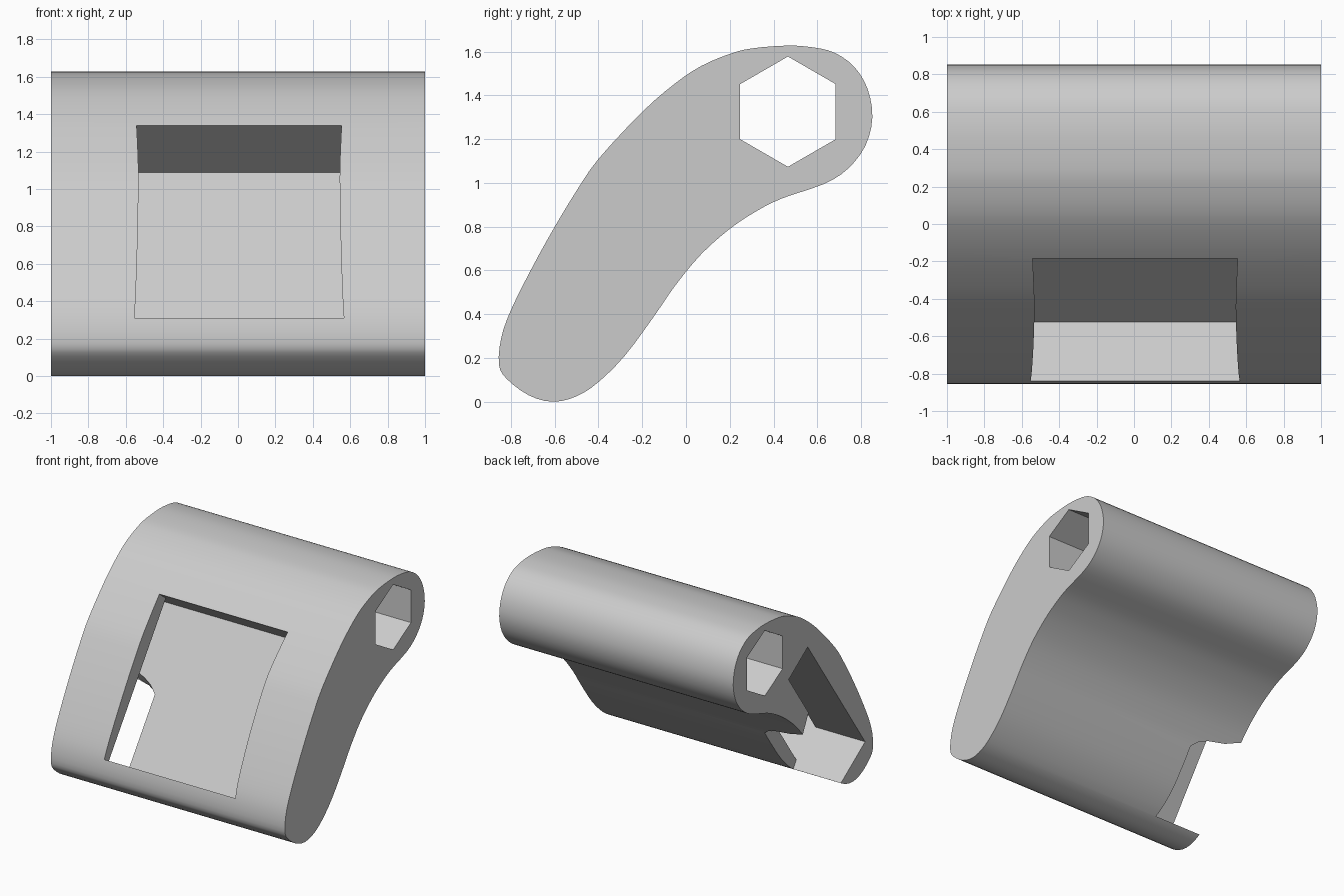
import bpy, bmesh, math
from mathutils import Vector

cube = bpy.data.objects.get("Cube")
if cube:
    bpy.data.objects.remove(cube, do_unlink=True)

grey = bpy.data.materials.new("light_grey")
grey.use_nodes = True
colour = (0.6, 0.6, 0.6, 1)
grey.diffuse_color = colour
grey.node_tree.nodes["Principled BSDF"].inputs["Base Color"].default_value = colour


def loft(name, start, end):
    """Solid between two matching rings of 3D points."""
    bm = bmesh.new()
    a = [bm.verts.new(p) for p in start]
    b = [bm.verts.new(p) for p in end]
    bm.faces.new(a)
    bm.faces.new(b[::-1])
    for i in range(len(a)):
        j = (i + 1) % len(a)
        bm.faces.new((a[i], b[i], b[j], a[j]))
    bmesh.ops.recalc_face_normals(bm, faces=bm.faces)
    mesh = bpy.data.meshes.new(name)
    bm.to_mesh(mesh)
    bm.free()
    mesh.materials.append(grey)
    obj = bpy.data.objects.new(name, mesh)
    bpy.context.collection.objects.link(obj)
    return obj


def extrude_x(name, ring, x0, x1):
    return loft(name, [(x0, y, z) for y, z in ring], [(x1, y, z) for y, z in ring])


def smooth_ring(points, steps=3):
    """Closed Catmull-Rom curve through the points."""
    pts = [Vector(p) for p in points]
    n, out = len(pts), []
    for i in range(n):
        p, q, r, s = (pts[(i + k) % n] for k in (-1, 0, 1, 2))
        for k in range(steps):
            t = k / steps
            out.append(0.5 * (2 * q + (r - p) * t + (2 * p - 5 * q + 4 * r - s) * t ** 2
                              + (3 * q - p - 3 * r + s) * t ** 3))
    return out


# Body: curved side profile extruded across the width
profile = [(-.61, 0), (-.5, .025), (-.4, .09), (-.28, .21), (-.15, .385), (-.05, .53),
           (.07, .675), (.2, .79), (.32, .87), (.44, .93), (.63, .995), (.74, 1.065),
           (.82, 1.17), (.852, 1.3), (.83, 1.43), (.77, 1.53), (.68, 1.595), (.58, 1.62),
           (.46, 1.628), (.3, 1.615), (.2, 1.59), (.07, 1.535), (-.05, 1.455),
           (-.2, 1.325), (-.4, 1.11), (-.5, .965), (-.6, .8), (-.7, .62), (-.8, .42),
           (-.845, .29), (-.855, .17), (-.82, .105), (-.72, .03)]
body = extrude_x("curved_body", smooth_ring(profile), -1, 1)

# Tilted frame of the pocket: u runs up its back wall, n out to the front
LENGTH = 1.22


def tilted(x, u, n):
    return (x, -.525 + .574 * u - .819 * n, .088 + .819 * u + .574 * n)


def window_ring(n):
    w = .645 - .22 * n
    return [tilted(.006 + x, u, n) for x, u in ((-w, 0), (w, 0), (w, LENGTH), (-w, LENGTH))]


def side_ring(x):
    return [tilted(x, u, n) for u, n in ((0, 0), (LENGTH, 0), (LENGTH, .285), (0, .285))]


hexagon = [(.466 + .252 * math.sin(math.radians(60 * k)),
            1.326 + .252 * math.cos(math.radians(60 * k))) for k in range(6)]
back_inner = [(-1.1, 0), (-.57, 0), (-.57, .58), (-.636, .64), (-.71, .68), (-1.1, .85)]
back_outer = [(-1.1, 0), (-.66, 0), (-.66, .53), (-.69, .56), (-.75, .58), (-1.1, .65)]

cutters = [
    extrude_x("hex_bore", hexagon, -1.2, 1.2),
    loft("front_window", window_ring(0), window_ring(.8)),
    loft("side_pocket", side_ring(-1.1), side_ring(-.55)),
    loft("back_notch", [tilted(x, u, .02) for x, u in back_inner],
         [tilted(x, u, -.35) for x, u in back_outer]),
]

# Cut the openings, then drop the cutters
bpy.ops.object.select_all(action='DESELECT')
bpy.context.view_layer.objects.active = body
body.select_set(True)
for cutter in cutters:
    cutter.hide_render = True
    mod = body.modifiers.new(cutter.name, 'BOOLEAN')
    mod.operation = 'DIFFERENCE'
    mod.solver = 'EXACT'
    mod.object = cutter
    bpy.ops.object.modifier_apply(modifier=mod.name)
    bpy.data.objects.remove(cutter, do_unlink=True)

bpy.ops.object.shade_smooth_by_angle(angle=math.radians(25))
